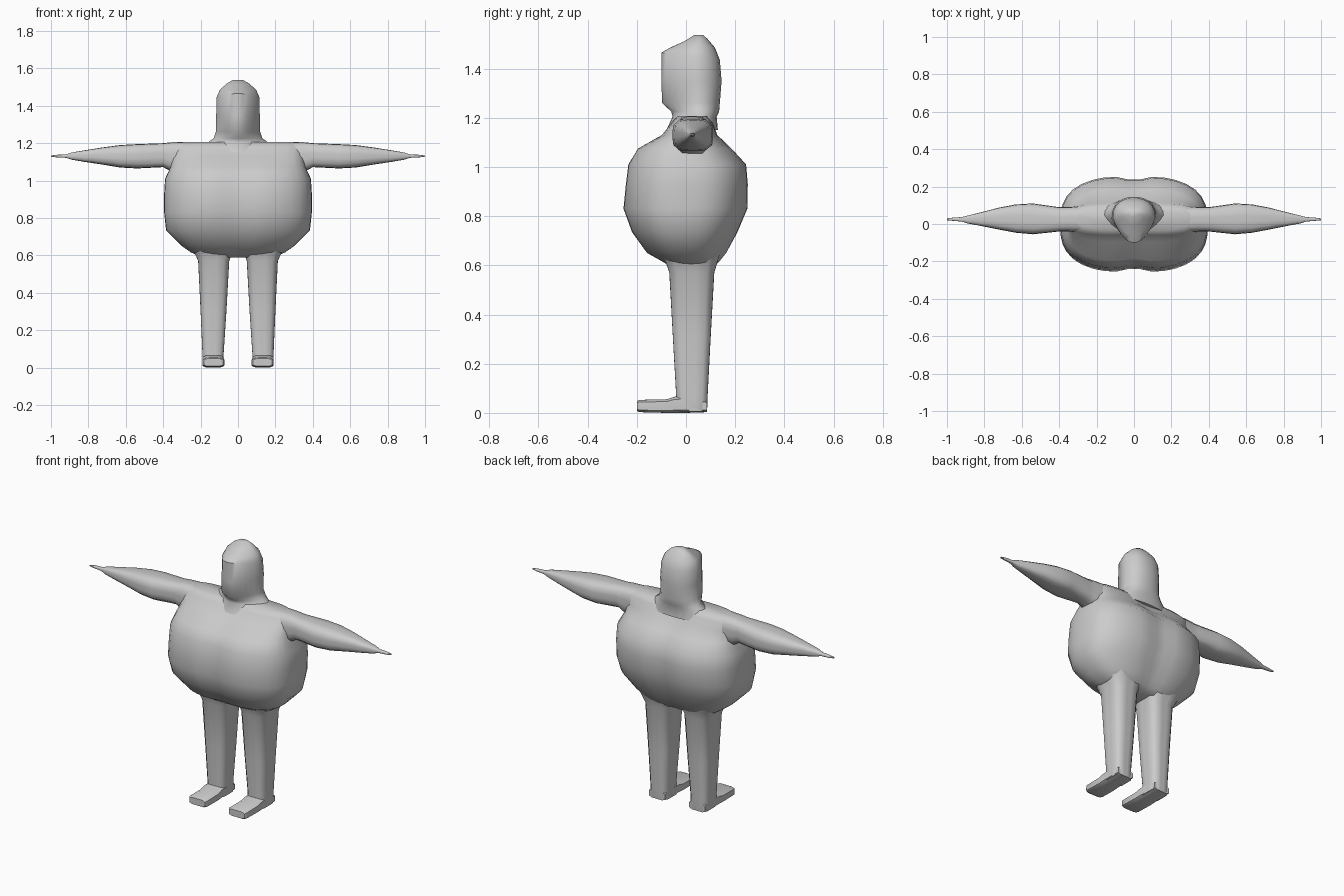
import bpy, bmesh, math

grey = bpy.data.materials.new("plain grey")
grey.diffuse_color = (0.6, 0.6, 0.6, 1)


def loft(name, rings, angle=50):
    """Skin a list of equal-length point rings and cap both ends."""
    bm = bmesh.new()
    vs = [[bm.verts.new(p) for p in r] for r in rings]
    n = len(vs[0])
    for a, b in zip(vs, vs[1:]):
        for i in range(n):
            j = (i + 1) % n
            bm.faces.new((a[i], a[j], b[j], b[i]))
    bm.faces.new(vs[0][::-1])
    bm.faces.new(vs[-1])
    bmesh.ops.recalc_face_normals(bm, faces=bm.faces)
    me = bpy.data.meshes.new(name)
    bm.to_mesh(me)
    bm.free()
    me.materials.append(grey)
    ob = bpy.data.objects.new(name, me)
    bpy.context.collection.objects.link(ob)
    bpy.ops.object.select_all(action='DESELECT')
    ob.select_set(True)
    bpy.context.view_layer.objects.active = ob
    bpy.ops.object.shade_smooth_by_angle(angle=math.radians(angle))
    return ob


def oval(u0, u1, v0, v1, power, n):
    """Superellipse outline filling the given rectangle."""
    pts = []
    for i in range(n):
        t = 2 * math.pi * (i + 0.5) / n
        c, s = math.cos(t), math.sin(t)
        k = (abs(c) ** power + abs(s) ** power) ** (-1 / power)
        pts.append(((u0 + u1) / 2 + (u1 - u0) / 2 * c * k,
                    (v0 + v1) / 2 + (v1 - v0) / 2 * s * k))
    return pts


# Round torso with a shallow crease down the middle, front and back
torso = [  # z, half width, y front, y back, squareness
    (0.59, 0.19, -0.06, 0.11, 3), (0.615, 0.25, -0.10, 0.14, 2.8),
    (0.65, 0.30, -0.165, 0.17, 2.6), (0.735, 0.385, -0.225, 0.215, 2.6),
    (0.83, 0.395, -0.26, 0.255, 2.7), (0.93, 0.395, -0.25, 0.257, 2.7),
    (1.01, 0.39, -0.24, 0.25, 2.7), (1.075, 0.36, -0.20, 0.19, 2.8),
    (1.13, 0.35, -0.10, 0.13, 3), (1.18, 0.34, -0.06, 0.11, 4),
    (1.207, 0.30, -0.035, 0.085, 4)]
rings = []
for z, w, y0, y1, p in torso:
    rings.append([(x, y * (1 - 0.09 * math.exp(-(x / 0.07) ** 2)), z)
                  for x, y in oval(-w, w, y0, y1, p, 40)])
loft("torso", rings)

# Head and flared neck: round at the back, narrowing to a blunt front edge
head = [  # z, half width, y front, y back, front lift
    (1.15, 0.20, -0.08, 0.13, 0), (1.205, 0.165, -0.055, 0.125, 0),
    (1.225, 0.135, -0.06, 0.135, 0), (1.26, 0.122, -0.098, 0.138, 0),
    (1.35, 0.12, -0.10, 0.145, 0), (1.435, 0.117, -0.10, 0.138, 0.03),
    (1.485, 0.10, -0.065, 0.118, 0), (1.52, 0.065, -0.005, 0.088, -0.008),
    (1.537, 0.03, 0.035, 0.07, 0)]
rings = []
for z, w, y0, y1, lift in head:
    ring = []
    for x, y in oval(-w, w, y0, y1, 2.4, 24):
        f = (y1 - y) / (y1 - y0)
        taper = 1 - 0.45 * max(0, f - 0.4) / 0.6
        ring.append((x * taper, y, z + lift * f))
    rings.append(ring)
loft("head", rings)

# Tapered arms, boxy legs and feet, on both sides
arm = [  # x, y front, y back, z low, z high
    (0.28, -0.045, 0.095, 1.05, 1.207), (0.36, -0.04, 0.09, 1.05, 1.205),
    (0.40, -0.04, 0.09, 1.072, 1.20), (0.54, -0.055, 0.11, 1.065, 1.195),
    (0.63, -0.047, 0.105, 1.07, 1.19), (0.72, -0.03, 0.088, 1.085, 1.178),
    (0.82, -0.01, 0.062, 1.10, 1.162), (0.89, 0.003, 0.045, 1.112, 1.15),
    (0.92, 0.013, 0.037, 1.122, 1.14), (0.97, 0.017, 0.034, 1.124, 1.138),
    (1.0, 0.02, 0.03, 1.128, 1.134)]
leg = [  # z, x inner, x outer, y front, y back
    (0.68, 0.01, 0.26, -0.11, 0.15), (0.62, 0.03, 0.235, -0.085, 0.13),
    (0.57, 0.047, 0.213, -0.068, 0.115), (0.30, 0.062, 0.20, -0.053, 0.10),
    (0.07, 0.077, 0.19, -0.04, 0.088), (0.03, 0.077, 0.19, -0.04, 0.087),
    (0.006, 0.077, 0.187, -0.04, 0.085)]
foot = [  # y, x inner, x outer, z low, z high
    (0.085, 0.08, 0.187, 0.003, 0.05), (0.0, 0.076, 0.19, 0.0, 0.068),
    (-0.045, 0.076, 0.19, 0.0, 0.066), (-0.08, 0.074, 0.19, 0.0, 0.055),
    (-0.19, 0.073, 0.19, 0.003, 0.053), (-0.2, 0.08, 0.183, 0.008, 0.048)]
for s, side in ((-1, "right"), (1, "left")):
    loft(side + "_arm", [[(s * x, y, z) for y, z in oval(a, b, c, d, 4, 16)]
                         for x, a, b, c, d in arm])
    loft(side + "_leg", [[(s * x, y, z) for x, y in oval(a, b, c, d, 7, 16)]
                         for z, a, b, c, d in leg])
    loft(side + "_foot", [[(s * x, y, z) for x, z in oval(a, b, c, d, 7, 16)]
                          for y, a, b, c, d in foot])
